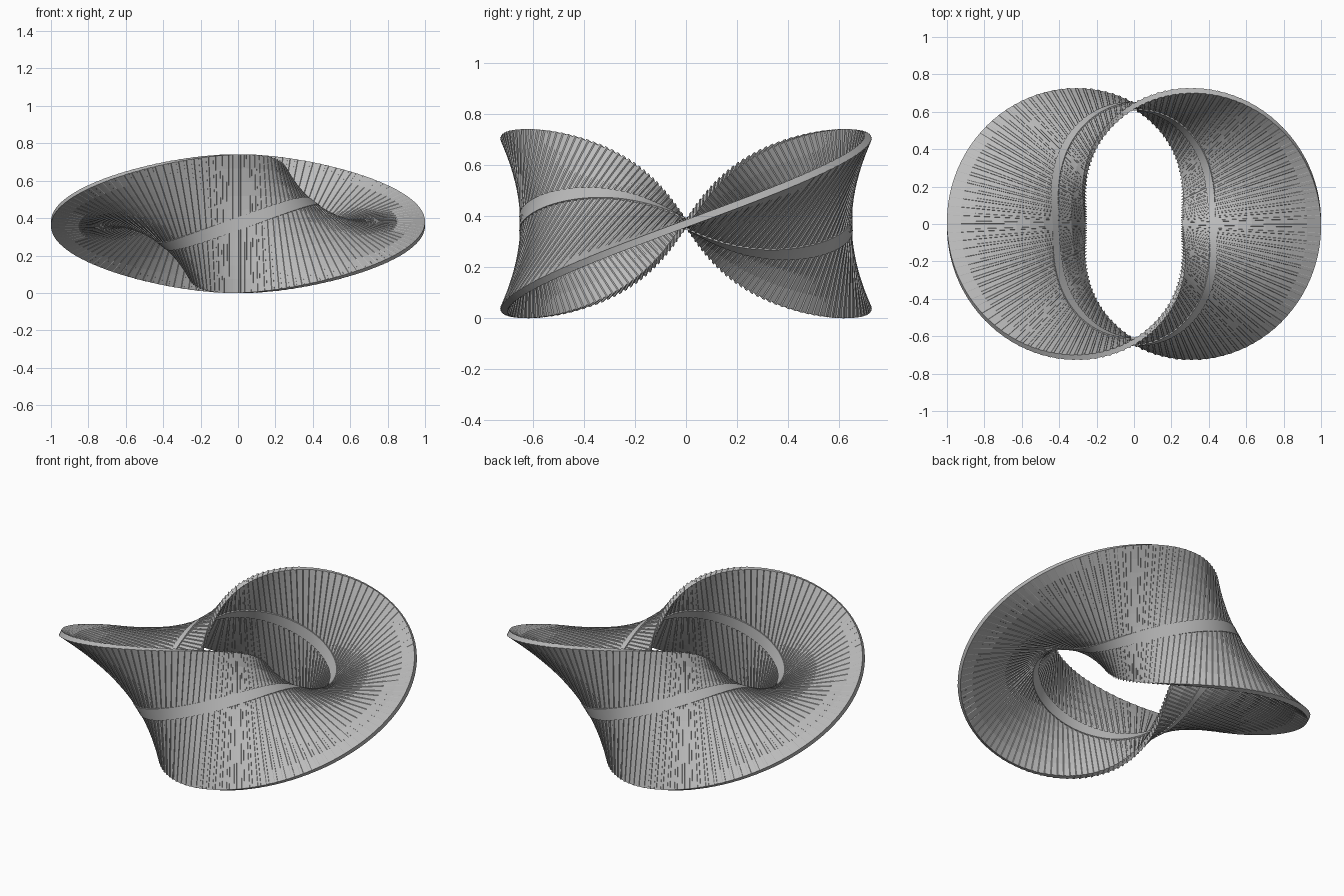
import bpy, bmesh
from math import sin, cos, pi
from mathutils import Vector

if "Cube" in bpy.data.objects:
    bpy.data.objects.remove(bpy.data.objects["Cube"], do_unlink=True)

RADIUS, HALF_WIDTH, RIBS = 0.63, 0.37, 130

grey = bpy.data.materials.new("plain_grey")
grey.use_nodes = True
colour = (0.5, 0.5, 0.5, 1)
grey.diffuse_color = colour
grey.node_tree.nodes["Principled BSDF"].inputs["Base Color"].default_value = colour


def band_point(a, u, h):
    """Point on a ring band that makes one full turn; u across, h through it."""
    out = Vector((cos(a), sin(a), 0))
    up = Vector((0, 0, 1))
    across = out * cos(a) + up * sin(a)
    normal = up * cos(a) - out * sin(a)
    return out * RADIUS + up * HALF_WIDTH + across * u + normal * h


def closed_sweep(name, sections):
    """Skin a closed chain of closed cross-sections."""
    bm = bmesh.new()
    rings = [[bm.verts.new(p) for p in s] for s in sections]
    for i, ring in enumerate(rings):
        prev = rings[i - 1]
        for j in range(len(ring)):
            bm.faces.new((prev[j - 1], ring[j - 1], ring[j], prev[j]))
    bmesh.ops.recalc_face_normals(bm, faces=bm.faces)
    mesh = bpy.data.meshes.new(name)
    bm.to_mesh(mesh)
    bm.free()
    mesh.materials.append(grey)
    obj = bpy.data.objects.new(name, mesh)
    bpy.context.collection.objects.link(obj)
    return obj


def ribbed_section(a, raised):
    """Band section; ribs stand out more toward the inside of the ring."""
    steps = [-1 + k / 5 for k in range(11)]
    points = []
    for side, row in ((1, steps), (-1, steps[::-1])):
        for t in row:
            outer = t * cos(a)
            h = 0.015 + raised * 0.005 * (1 - max(0, outer))
            edge = raised * 0.008 * max(0, -outer) if abs(t) == 1 else 0
            points.append(band_point(a, t * (HALF_WIDTH + edge), side * h))
    return points


def stripe_section(a):
    """Plain raised band that wanders toward the inside of the ring."""
    mid, half = -0.21 * cos(a), 0.014 + 0.022 * abs(sin(a))
    return [band_point(a, mid + s * half, h)
            for s, h in ((-1, -0.023), (1, -0.023), (1, 0.023), (-1, 0.023))]


# Twisted band with fine crosswise ribs
sections = []
for i in range(RIBS):
    for part, raised in ((0, 0), (0.6, 0), (0.64, 1), (0.96, 1)):
        sections.append(ribbed_section((i + part) * 2 * pi / RIBS, raised))
closed_sweep("twisted_band", sections)

# Smooth raised stripe along both faces
stripe = closed_sweep("raised_stripe",
                      [stripe_section(i * 2 * pi / 180) for i in range(180)])
bpy.context.view_layer.objects.active = stripe
stripe.select_set(True)
bpy.ops.object.shade_smooth_by_angle()
